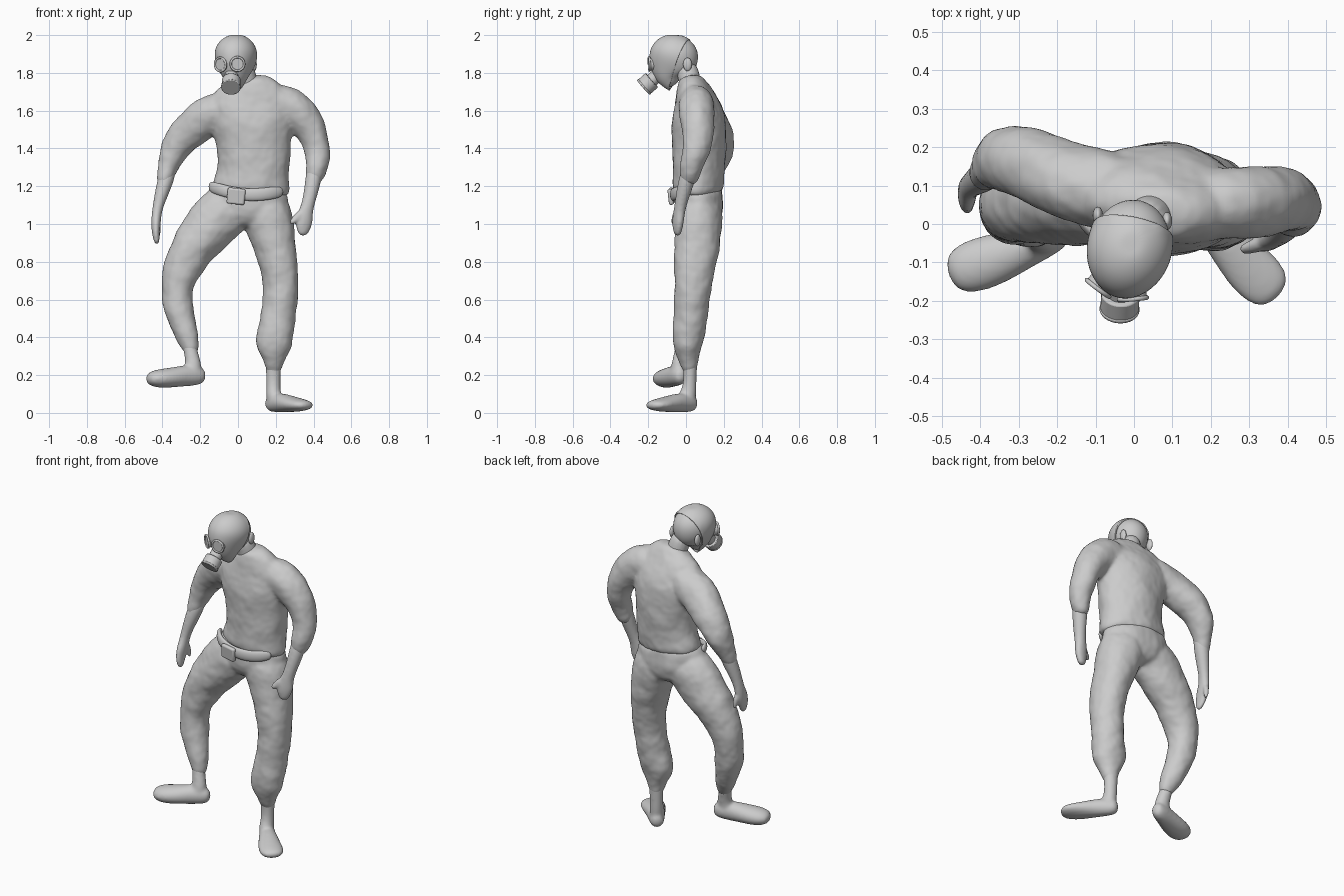
import bpy, bmesh, math
from mathutils import Vector as V

X, Z = (1, 0, 0), (0, 0, 1)
folds = bpy.data.textures.new("cloth_folds", 'CLOUDS')
folds.noise_scale = 0.13


def loft(bm, sections, ref=X, n=16, grow=0.0):
    """Closed tube through (x, y, z, radius along ref, radius across)."""
    pts = [V(s[:3]) for s in sections]
    rings = []
    for i, s in enumerate(sections):
        t = (pts[min(i + 1, len(pts) - 1)] - pts[max(i - 1, 0)]).normalized()
        u = V(ref)
        u = (u - t * u.dot(t)).normalized()
        w = t.cross(u)
        rings.append([bm.verts.new(pts[i] + u * math.cos(a) * (s[3] + grow) + w * math.sin(a) * (s[4] + grow))
                      for a in (2 * math.pi * k / n for k in range(n))])
    for a, b in zip(rings, rings[1:]):
        for k in range(n):
            bm.faces.new((a[k], a[(k + 1) % n], b[(k + 1) % n], b[k]))
    bm.faces.new(rings[0][::-1])
    bm.faces.new(rings[-1])


def finish(name, bm, subsurf=2, voxel=0, cloth=0, soften=8):
    bmesh.ops.recalc_face_normals(bm, faces=bm.faces)
    me = bpy.data.meshes.new(name)
    bm.to_mesh(me)
    bm.free()
    for p in me.polygons:
        p.use_smooth = True
    ob = bpy.data.objects.new(name, me)
    bpy.context.collection.objects.link(ob)
    if subsurf:
        m = ob.modifiers.new("round", 'SUBSURF')
        m.levels = m.render_levels = subsurf
    if voxel:
        m = ob.modifiers.new("blend", 'REMESH')
        m.mode, m.voxel_size, m.use_smooth_shade = 'VOXEL', voxel, True
        m = ob.modifiers.new("soften", 'SMOOTH')
        m.factor, m.iterations = 0.5, soften
    if cloth:
        m = ob.modifiers.new("folds", 'DISPLACE')
        m.texture, m.strength, m.mid_level = folds, cloth, 0.5
    return ob


def part(name, lofts, **kw):
    bm = bmesh.new()
    for sections, ref in lofts:
        loft(bm, sections, ref)
    return finish(name, bm, **kw)


def drum(name, pos, axis, r, depth, bevel=0.004):
    bpy.ops.mesh.primitive_cylinder_add(vertices=32, radius=r, depth=depth, location=pos,
                                        rotation=V(axis).to_track_quat('Z', 'Y').to_euler())
    ob = bpy.context.object
    ob.name = name
    m = ob.modifiers.new("edge", 'BEVEL')
    m.width, m.segments = bevel, 2
    bpy.ops.object.shade_smooth_by_angle()


# Shirt: torso with both sleeves
torso = [(.065, .066, 1.15, .20, .122), (.068, .064, 1.19, .212, .138), (.075, .066, 1.24, .202, .136),
         (.085, .068, 1.32, .192, .14), (.08, .07, 1.45, .205, .148), (.07, .065, 1.58, .24, .144),
         (.07, .048, 1.67, .225, .112), (.075, .03, 1.735, .165, .08), (.065, .02, 1.785, .07, .06)]
sleeve_l = [(.02, .08, 1.61, .09, .10), (-.12, .092, 1.60, .118, .108), (-.215, .13, 1.53, .103, .10),
            (-.305, .17, 1.45, .092, .096), (-.348, .17, 1.37, .073, .085), (-.372, .15, 1.30, .056, .064),
            (-.386, .132, 1.24, .046, .05), (-.395, .122, 1.20, .036, .038)]
sleeve_r = [(.14, .05, 1.65, .09, .09), (.25, .052, 1.635, .115, .10), (.345, .06, 1.57, .103, .092),
            (.405, .066, 1.46, .08, .084), (.424, .055, 1.38, .071, .076), (.418, .035, 1.32, .064, .066),
            (.405, .015, 1.25, .052, .052), (.395, .005, 1.21, .038, .038)]
part("shirt", [(torso, (1, -.1, 0)), (sleeve_l, X), (sleeve_r, X)], voxel=.011, cloth=.018)

# Trousers: hips with both legs
hips = [(.067, .068, 1.22, .195, .125), (.06, .068, 1.15, .218, .134), (.045, .07, 1.08, .225, .132),
        (.03, .07, 1.01, .15, .11), (.03, .07, .98, .07, .06)]
leg_r = [(.13, .068, 1.14, .13, .122), (.158, .068, 1.02, .138, .13), (.2, .055, .87, .113, .123),
         (.232, .04, .70, .096, .106), (.22, .03, .56, .096, .088), (.194, .015, .42, .098, .092),
         (.192, .005, .36, .107, .083), (.192, .014, .30, .066, .06), (.188, .02, .24, .046, .044),
         (.187, .022, .20, .034, .032)]
leg_l = [(-.02, .067, 1.12, .13, .118), (-.10, .067, 1.04, .153, .124), (-.207, .06, .92, .128, .118),
         (-.298, .05, .78, .11, .10), (-.332, .042, .65, .084, .088), (-.307, .025, .52, .082, .082),
         (-.275, .002, .42, .062, .064), (-.255, -.018, .35, .046, .046), (-.247, -.026, .31, .032, .032)]
part("trousers", [(hips, X), (leg_r, X), (leg_l, X)], voxel=.011, cloth=.018)

# Bare feet with ankles
shin_r = [(.19, .018, .34, .05, .05), (.187, .022, .22, .04, .035), (.187, .02, .13, .037, .037),
          (.19, .005, .09, .042, .05), (.195, 0, .05, .04, .045)]
foot_r = [(.158, .052, .048, .032, .028), (.178, .028, .05, .048, .043), (.225, -.03, .056, .054, .052),
          (.285, -.10, .046, .043, .068), (.335, -.15, .041, .034, .074), (.378, -.192, .04, .02, .048)]
part("right_foot", [(shin_r, X), (foot_r, Z)], voxel=.008, soften=14)
shin_l = [(-.265, -.01, .40, .04, .04), (-.25, -.026, .32, .036, .037), (-.235, -.038, .26, .044, .038),
          (-.243, -.045, .22, .05, .042), (-.25, -.048, .19, .045, .035)]
foot_l = [(-.172, -.02, .195, .035, .03), (-.215, -.036, .198, .054, .045), (-.28, -.06, .197, .058, .054),
          (-.35, -.088, .187, .053, .068), (-.425, -.112, .181, .052, .074), (-.485, -.135, .18, .03, .048)]
part("left_foot", [(shin_l, X), (foot_l, Z)], voxel=.008, soften=14)

# Forearms with hands
arm_l = [(-.36, .15, 1.31, .045, .045), (-.39, .125, 1.21, .043, .045), (-.42, .105, 1.11, .03, .034),
         (-.432, .095, 1.05, .026, .034), (-.434, .08, 1.0, .026, .048), (-.436, .062, .95, .021, .04),
         (-.428, .05, .89, .013, .022)]
thumb_l = [(-.43, .105, 1.03, .018, .018), (-.425, .125, .985, .016, .017), (-.418, .125, .93, .011, .012)]
part("left_forearm", [(arm_l, X), (thumb_l, X)], voxel=.007)
arm_r = [(.41, .03, 1.32, .045, .045), (.397, 0, 1.22, .043, .044), (.375, -.025, 1.12, .034, .034),
         (.36, -.035, 1.07, .038, .03), (.35, -.042, 1.02, .05, .029), (.346, -.045, .98, .042, .025),
         (.342, -.045, .935, .022, .016)]
thumb_r = [(.345, -.045, 1.07, .022, .02), (.31, -.06, 1.03, .023, .018), (.274, -.068, 1.0, .014, .013)]
part("right_forearm", [(arm_r, (1, .35, 0)), (thumb_r, X)], voxel=.007)

# Neck and head
face_x = (1, -.24, 0)
skull = [(0, -.06, 1.735, .025, .035), (-.008, -.09, 1.765, .055, .065), (-.012, -.08, 1.815, .085, .116),
         (-.012, -.062, 1.87, .107, .132), (-.01, -.055, 1.925, .107, .126), (-.008, -.05, 1.97, .08, .094),
         (-.008, -.045, 1.996, .038, .045), (-.008, -.045, 2.0, .012, .015)]
part("neck", [([(.055, .03, 1.68, .07, .065), (.045, .022, 1.76, .057, .055), (.02, -.005, 1.85, .06, .065)], X)])
part("head", [(skull, face_x)])
for side, pos in (("left", (-.094, .022, 1.845)), ("right", (.086, .008, 1.845))):
    bm = bmesh.new()
    bmesh.ops.create_uvsphere(bm, u_segments=16, v_segments=10, radius=1)
    bmesh.ops.scale(bm, vec=(.014, .024, .036), verts=bm.verts)
    bmesh.ops.translate(bm, vec=pos, verts=bm.verts)
    finish(side + "_ear", bm, subsurf=1)

# Mask: inflated face shell cut off behind the jaw line
bm = bmesh.new()
loft(bm, skull, face_x, n=24, grow=.006)
bmesh.ops.bisect_plane(bm, geom=bm.verts[:] + bm.edges[:] + bm.faces[:], dist=1e-5,
                       plane_co=(-.01, -.022, 1.87), plane_no=(.2, .92, -.37), clear_outer=True)
mask = finish("mask_shell", bm)
mask.modifiers.new("thickness", 'SOLIDIFY').thickness = .008

# Eyepieces: raised rim and inset glass
for side, pos, axis in (("left", (-.085, -.156, 1.845), (-.6, -.8, -.05)),
                        ("right", (-.004, -.180, 1.848), (.08, -1, -.05))):
    d = V(axis).normalized()
    drum(side + "_lens", pos, d, .036, .03)
    bpy.ops.mesh.primitive_torus_add(major_radius=.036, minor_radius=.006, major_segments=32, minor_segments=10,
                                     location=V(pos) + d * .014, rotation=d.to_track_quat('Z', 'Y').to_euler())
    bpy.context.object.name = side + "_eye_rim"
    bpy.ops.object.shade_smooth()

# Filter canister on the mouth
d = V((-.05, -.755, -.655)).normalized()
tip = V((-.038, -.226, 1.722))
drum("filter_neck", tip - d * .08, d, .036, .07)
drum("filter_canister", tip - d * .03, d, .050, .06)
drum("filter_front_rim", tip - d * .006, d, .052, .012)

# Belt and buckle across the front of the waist
belt = [(-.145, .05, 1.20, .02, .012), (-.143, .012, 1.197, .03, .015), (-.09, -.042, 1.18, .032, .016),
        (-.01, -.066, 1.16, .033, .016), (.08, -.072, 1.153, .034, .016), (.16, -.06, 1.16, .034, .016),
        (.215, -.03, 1.17, .032, .015), (.235, -.01, 1.173, .02, .012)]
part("belt", [(belt, Z)])
bpy.ops.mesh.primitive_cube_add(size=1, location=(-.01, -.078, 1.147), rotation=(.1, math.radians(6), -.1))
buckle = bpy.context.object
buckle.name = "belt_buckle"
buckle.scale = (.095, .025, .085)
bpy.ops.object.transform_apply(location=False, rotation=False, scale=True)
m = buckle.modifiers.new("edge", 'BEVEL')
m.width, m.segments = .01, 3
bpy.ops.object.shade_smooth_by_angle()
